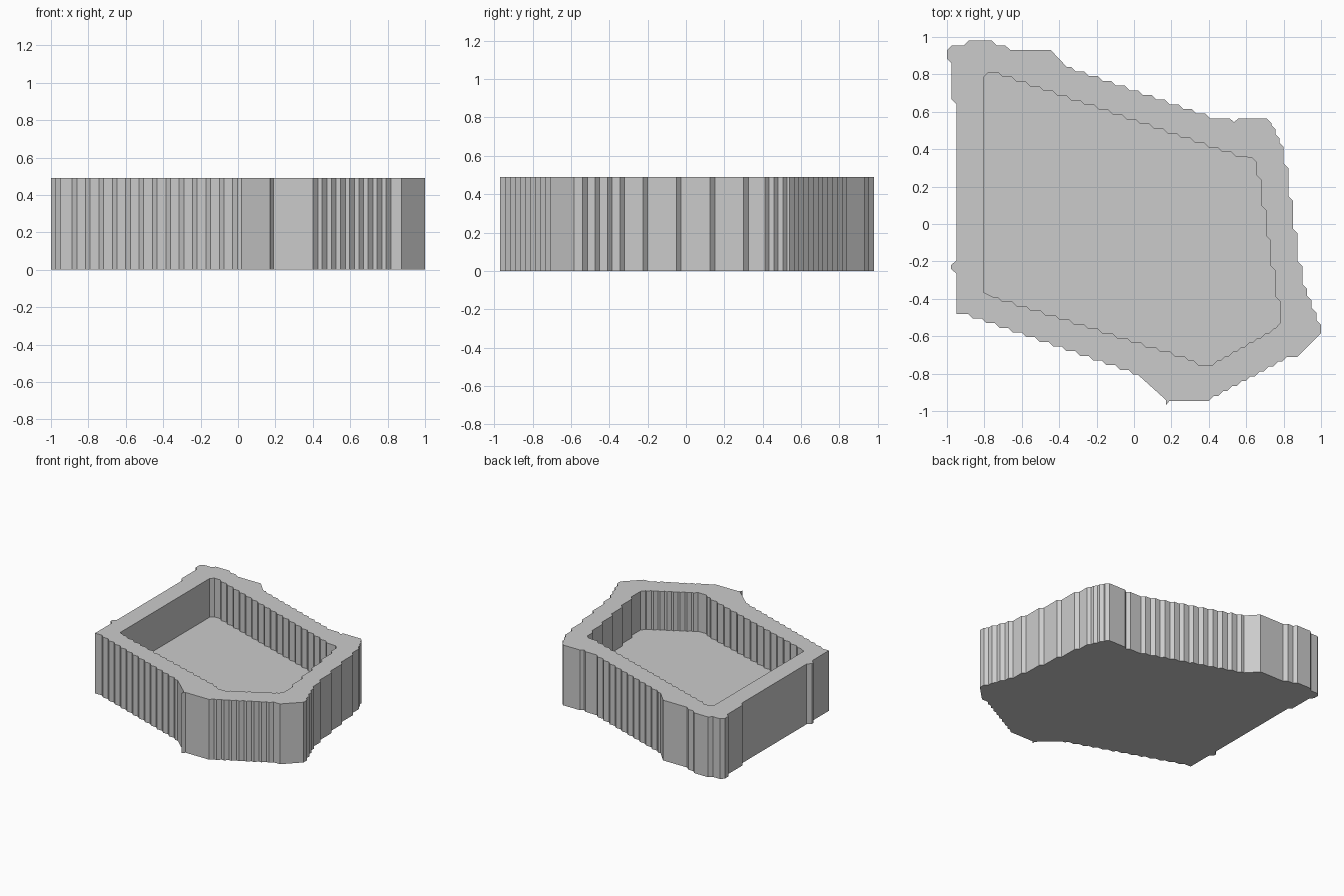
import bpy
import bmesh
from mathutils import Vector

HEIGHT, FLOOR = 0.49, 0.175

cube = bpy.data.objects.get("Cube")
if cube:
    bpy.data.objects.remove(cube)

grey = bpy.data.materials.new("plain_grey")
grey.use_nodes = True
colour = (0.6, 0.6, 0.6, 1)
grey.diffuse_color = colour
grey.node_tree.nodes["Principled BSDF"].inputs["Base Color"].default_value = colour


def outline(corners):
    """Corners are (x, y, steps to the next corner); a step is a run, a 45 degree jog, a run."""
    points = []
    for i, (x, y, steps) in enumerate(corners):
        start = Vector((x, y))
        points.append(start)
        if not steps:
            continue
        step = (Vector(corners[(i + 1) % len(corners)][:2]) - start) / steps
        jog = min(abs(step.x), abs(step.y))
        main = 0 if abs(step.x) > abs(step.y) else 1
        run = Vector((0, 0))
        run[main] = (abs(step[main]) - jog) / 2 * (1 if step[main] > 0 else -1)
        for s in range(steps):
            points += [start + step * s + run, start + step * (s + 1) - run]
    return points


# Outer and inner wall outlines, clockwise from the back right corner
outer = outline([
    (-1, .93, 0), (-.975, .955, 0), (-.91, .955, 0), (-.885, .98, 0),
    (-.76, .98, 0), (-.735, .955, 0), (-.69, .955, 0), (-.66, .93, 0),
    (-.445, .93, 0), (-.36, .84, 11), (.43, .565, 0), (.51, .565, 0),
    (.535, .545, 0), (.56, .565, 0), (.71, .565, 0), (.735, .54, 3),
    (.8, .4, 4), (.9, -.3, 4), (1, -.56, 0), (1, -.585, 0),
    (.875, -.71, 0), (.83, -.71, 9), (.39, -.945, 0), (.19, -.945, 0),
    (.17, -.97, 0), (.17, -.94, 0), (.02, -.805, 13), (-.91, -.48, 0),
    (-.95, -.48, 0), (-.95, -.265, 0), (-.978, -.24, 0), (-.978, -.22, 0),
    (-.95, -.195, 0), (-.95, .64, 0), (-.975, .665, 0), (-.975, .86, 0),
    (-1, .885, 0)])
inner = outline([
    (-.805, .785, 0), (-.78, .81, 0), (-.75, .81, 18), (.57, .36, 0),
    (.63, .355, 0), (.655, .33, 5), (.78, -.48, 0), (.78, -.53, 0),
    (.755, -.56, 8), (.41, -.755, 0), (.345, -.755, 0), (.32, -.73, 14),
    (-.755, -.39, 0), (-.805, -.365, 0)])

bm = bmesh.new()


def ring(points, z):
    return [bm.verts.new((p.x, p.y, z)) for p in points]


def wall(low, high):
    for i in range(len(low)):
        bm.faces.new((low[i - 1], low[i], high[i], high[i - 1]))


# Walls, underside and recessed floor
outer_low, outer_high = ring(outer, 0), ring(outer, HEIGHT)
inner_low, inner_high = ring(inner, FLOOR), ring(inner, HEIGHT)
wall(outer_low, outer_high)
wall(inner_low, inner_high)
bm.faces.new(outer_low)
bm.faces.new(inner_low)

# Flat rim between the two wall tops
rim = [bm.edges.get((r[i - 1], r[i])) for r in (outer_high, inner_high) for i in range(len(r))]
bmesh.ops.triangle_fill(bm, edges=rim, use_beauty=True, use_dissolve=False, normal=(0, 0, 1))
bmesh.ops.recalc_face_normals(bm, faces=bm.faces)

mesh = bpy.data.meshes.new("tray")
bm.to_mesh(mesh)
bm.free()
mesh.materials.append(grey)
tray = bpy.data.objects.new("tray", mesh)
bpy.context.collection.objects.link(tray)
